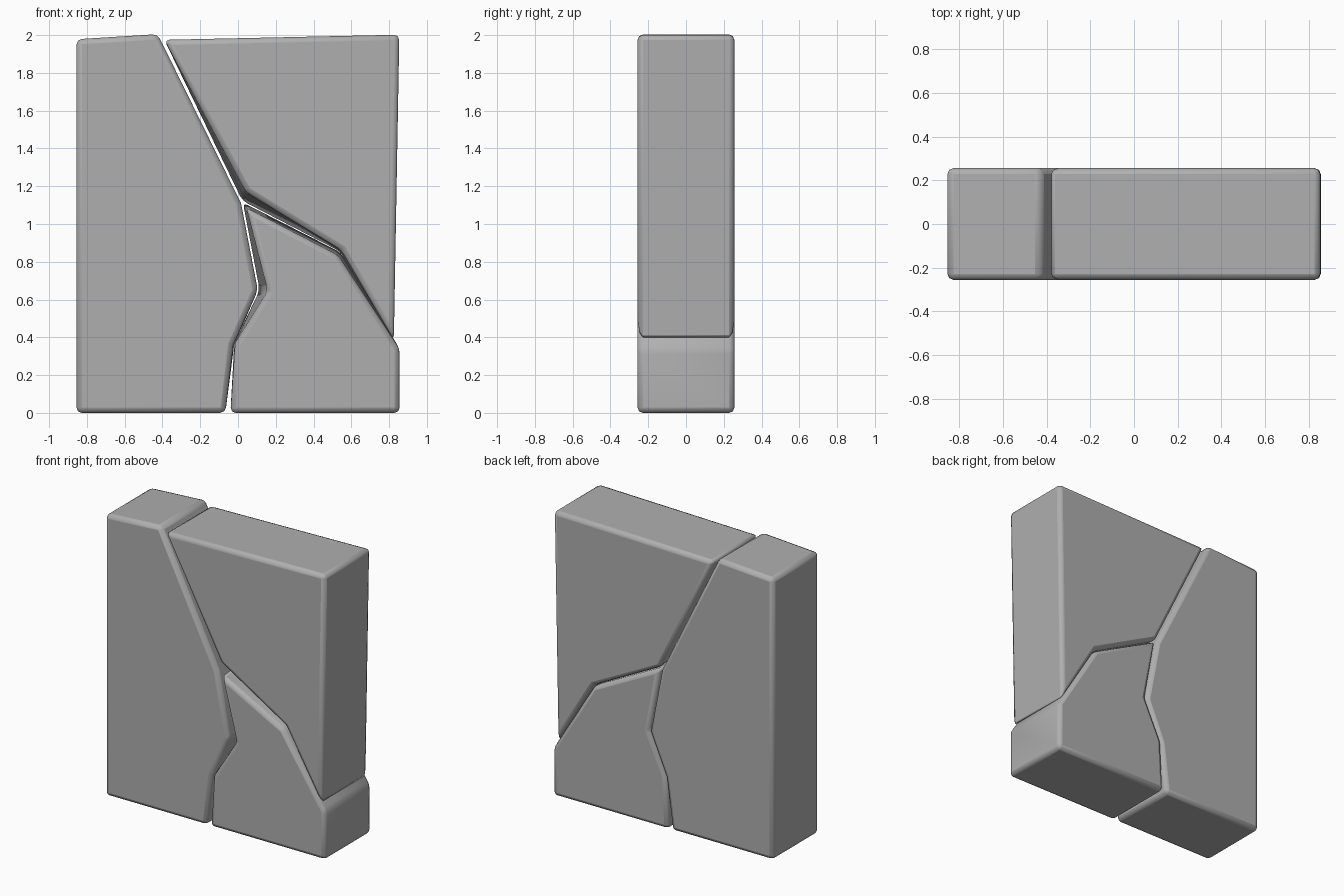
import bpy, bmesh

if "Cube" in bpy.data.objects:
    bpy.data.objects.remove(bpy.data.objects["Cube"])

D = 0.256  # half thickness

stone = bpy.data.materials.new("stone_grey")
stone.diffuse_color = (0.43, 0.43, 0.43, 1)
stone.use_nodes = True
stone.node_tree.nodes["Principled BSDF"].inputs["Base Color"].default_value = stone.diffuse_color


def slab(name, front, back):
    """Loft a stone block from front outline to back outline, with rounded edges."""
    bm = bmesh.new()
    f = [bm.verts.new((x, -D, z)) for x, z in front]
    b = [bm.verts.new((x, D, z)) for x, z in back]
    n = len(f)
    bm.faces.new(f)
    bm.faces.new(b[::-1])
    for i in range(n):
        j = (i + 1) % n
        bm.faces.new((f[i], b[i], b[j], f[j]))
    bmesh.ops.recalc_face_normals(bm, faces=bm.faces)
    me = bpy.data.meshes.new(name)
    bm.to_mesh(me)
    bm.free()
    me.materials.append(stone)
    ob = bpy.data.objects.new(name, me)
    bpy.context.collection.objects.link(ob)
    mod = ob.modifiers.new("rounded_edges", 'BEVEL')
    mod.width = 0.028
    mod.segments = 2
    mod.limit_method = 'ANGLE'
    mod.angle_limit = 0.5
    bpy.ops.object.select_all(action='DESELECT')
    ob.select_set(True)
    bpy.context.view_layer.objects.active = ob
    bpy.ops.object.shade_smooth_by_angle(angle=0.6)
    return ob


# Tall left block
slab("left_block",
     [(-.855, 0), (-.067, 0), (-.025, .36), (.105, .65), (.016, 1.11), (-.425, 2.005), (-.855, 1.978)],
     [(-.855, 0), (-.067, 0), (-.02, .36), (.105, .65), (.016, 1.11), (-.425, 2.005), (-.855, 1.978)])

# Upper right block, cracked edge slanting outwards to the back
slab("upper_right_block",
     [(-.39, 1.975), (.042, 1.17), (.545, .862), (.825, .385), (.854, 2.002)],
     [(-.39, 1.975), (.022, 1.12), (.54, .855), (.825, .385), (.854, 2.002)])

# Lower right block
slab("lower_right_block",
     [(-.04, 0), (-.015, .37), (.16, .645), (.045, 1.085), (.53, .835), (.856, .34), (.856, 0)],
     [(-.04, 0), (-.02, .37), (.112, .65), (.025, 1.115), (.545, .85), (.856, .34), (.856, 0)])
